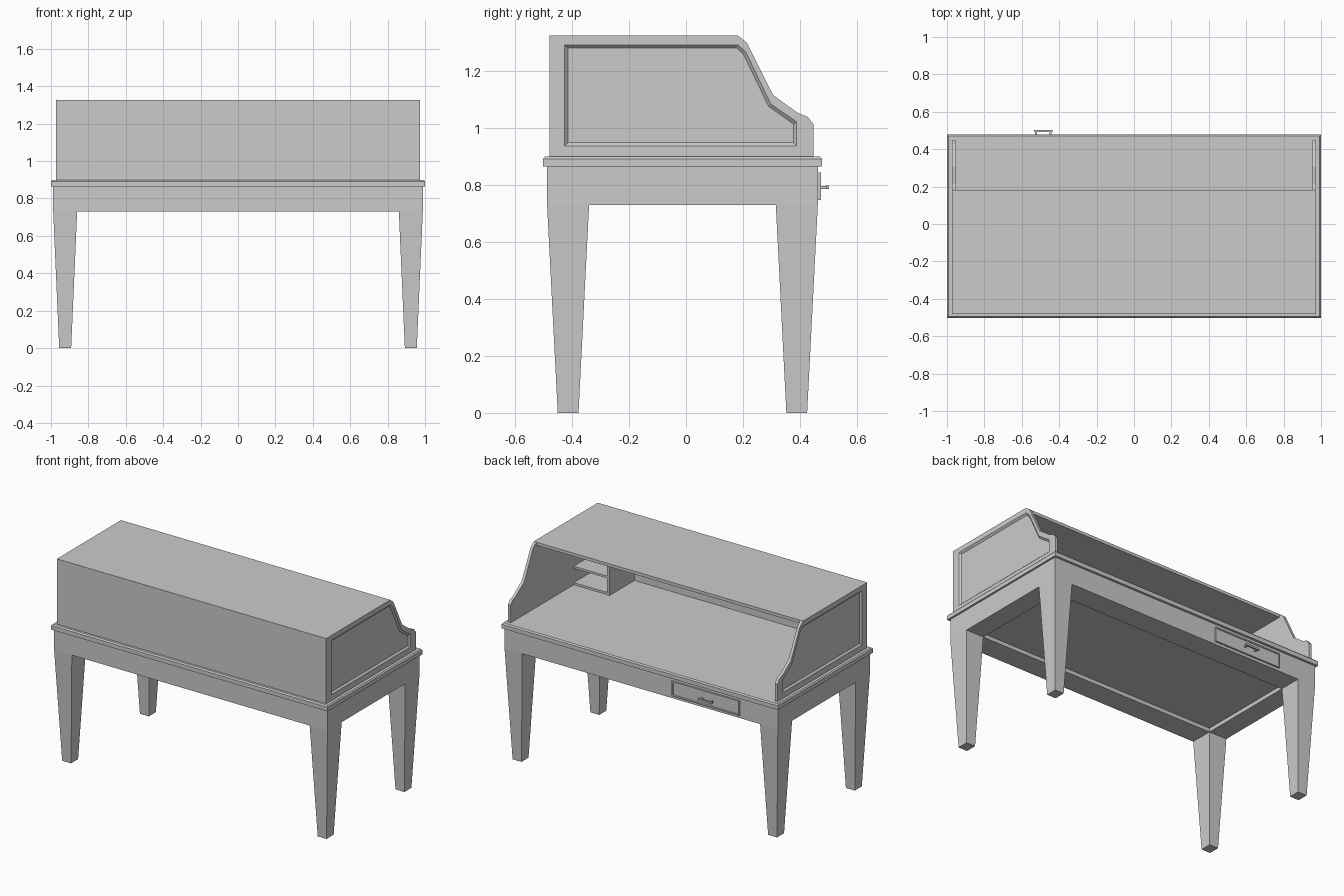
import bpy, bmesh

if "Cube" in bpy.data.objects:
    bpy.data.objects.remove(bpy.data.objects["Cube"])


def loft(name, rings):
    """Skin a list of equal-length point rings and cap both ends."""
    bm = bmesh.new()
    loops = [[bm.verts.new(p) for p in r] for r in rings]
    n = len(rings[0])
    for a, b in zip(loops, loops[1:]):
        for i in range(n):
            j = (i + 1) % n
            bm.faces.new((a[i], a[j], b[j], b[i]))
    bm.faces.new(loops[0])
    bm.faces.new(loops[-1])
    bmesh.ops.recalc_face_normals(bm, faces=bm.faces)
    me = bpy.data.meshes.new(name)
    bm.to_mesh(me)
    bm.free()
    ob = bpy.data.objects.new(name, me)
    bpy.context.collection.objects.link(ob)
    return ob


def rect(x0, x1, y0, y1, z):
    return [(x0, y0, z), (x1, y0, z), (x1, y1, z), (x0, y1, z)]


def box(name, x0, x1, y0, y1, z0, z1):
    return loft(name, [rect(x0, x1, y0, y1, z0), rect(x0, x1, y0, y1, z1)])


# Table top with a small chamfer along its upper edge
loft("table_top", [rect(-1, 1, -.502, .478, .865),
                   rect(-1, 1, -.502, .478, .892),
                   rect(-.993, .993, -.495, .471, .90)])

# Apron block with a shallow recess underneath
apron = box("apron", -.988, .988, -.488, .463, .73, .865)
cutter = box("apron_cutter", -.86, .86, -.341, .316, .65, .755)
cutter.hide_render = True
cutter.hide_viewport = True
mod = apron.modifiers.new("recess", "BOOLEAN")
mod.operation = "DIFFERENCE"
mod.solver = "EXACT"
mod.object = cutter

# Four tapered legs, mirrored about the apron centre
yc = -.0125
for sx, side in ((-1, "left"), (1, "right")):
    for sy, end in ((-1, "front"), (1, "back")):
        def foot(xa, xb, ya, yb, z):
            return rect(sx * xa, sx * xb, yc + sy * ya, yc + sy * yb, z)
        loft(f"{end}_{side}_leg", [foot(.892, .956, .365, .438, 0),
                                   foot(.86, .988, .328, .4755, .73)])

# Curved side panels with a sloped recessed field on the outside
outline = [(-.48, .90), (-.48, 1.326), (.182, 1.326), (.214, 1.30), (.305, 1.117),
           (.392, 1.054), (.427, 1.04), (.447, 1.015), (.447, .90)]
lip = [(-.426, .938), (-.426, 1.293), (.182, 1.293), (.210, 1.268), (.298, 1.085),
       (.389, 1.022), (.389, .995), (.389, .965), (.389, .938)]
field = [(-.415, .949), (-.415, 1.282), (.177, 1.282), (.201, 1.261), (.290, 1.077),
         (.378, 1.014), (.378, .99), (.378, .965), (.378, .949)]
for s, side in ((-1, "left"), (1, "right")):
    layers = ((.955, outline), (.974, outline), (.974, lip), (.963, field))
    loft(f"{side}_side_panel", [[(s * x, y, z) for y, z in pts] for x, pts in layers])

# Hutch back and roof
box("hutch_back", -.955, .955, -.48, -.46, .90, 1.326)
box("hutch_roof", -.955, .955, -.48, .182, 1.306, 1.326)

# Pigeonhole units inside both ends of the hutch
for s, side in ((-1, "left"), (1, "right")):
    box(f"{side}_cubby_wall", *sorted((s * .695, s * .71)), -.46, -.20, .90, 1.306)
    for i in range(4):
        z = .90 + i * .107
        box(f"{side}_cubby_shelf_{i + 1}", *sorted((s * .71, s * .955)),
            -.46, -.205, z, z + .014)

# Drawer front with a stepped edge
loft("drawer_front", [[(x, y, z) for x, z in ((-.47 - w, .796 - h), (-.47 + w, .796 - h),
                                              (-.47 + w, .796 + h), (-.47 - w, .796 + h))]
                      for y, w, h in ((.455, .243, .048), (.474, .243, .048),
                                      (.474, .235, .040), (.470, .233, .038))])

# Drawer pull: two posts and a bar
for x in (-.523, -.447):
    box("handle_post", x - .005, x + .005, .465, .495, .787, .797)
box("handle_bar", -.535, -.435, .492, .502, .786, .798)
